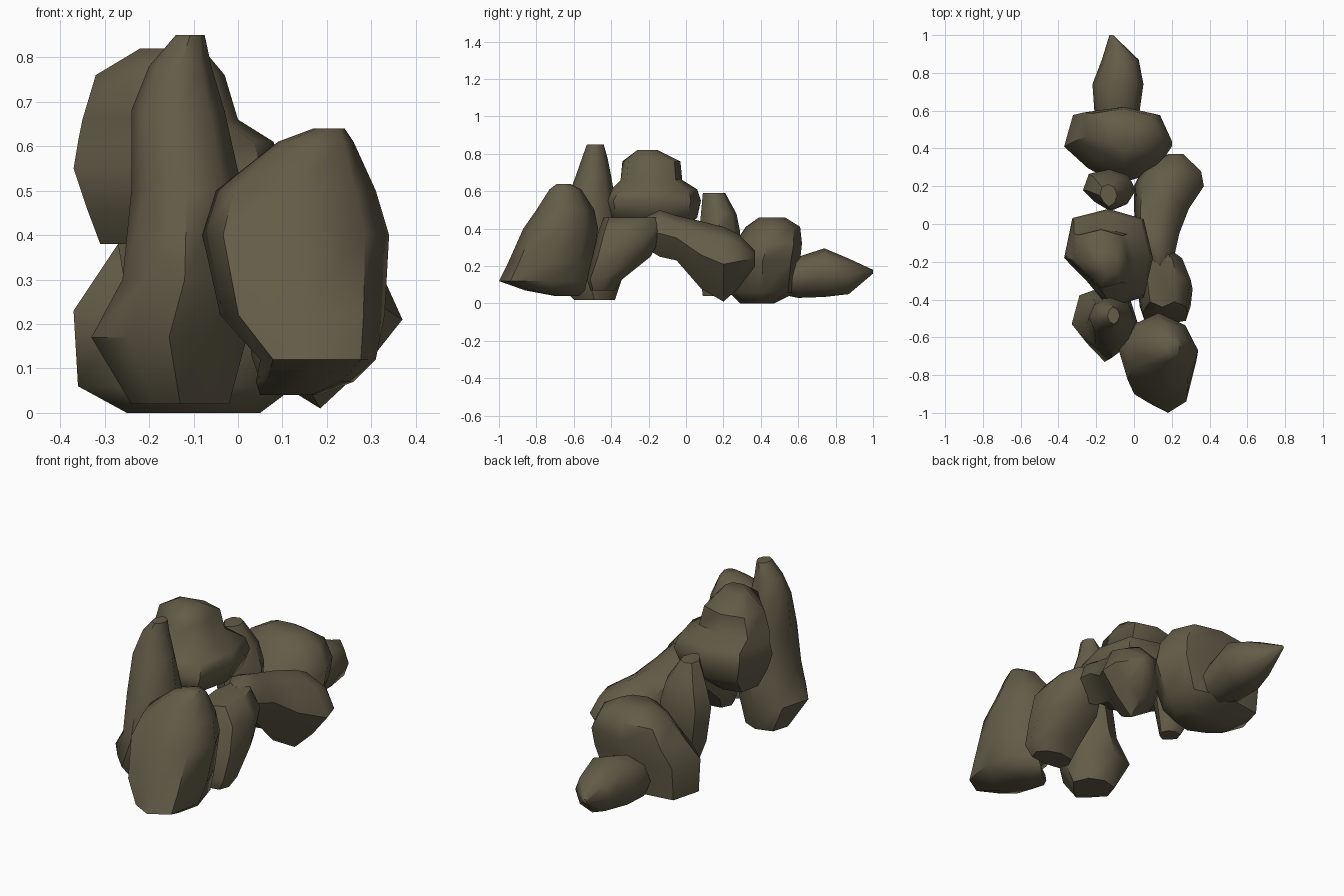
import bpy, bmesh, math

SIDES = 8

stone = bpy.data.materials.new("olive_brown_stone")
stone.diffuse_color = (0.125, 0.107, 0.064, 1)


def rock(name, axis, corners, sections):
    """Loft rough octagons. Corners: how far the four diagonals (++, -+, --, +-)
    reach. Each section: position on axis, then the low/high extents on the two
    other axes (x, y for axis z; x, z for axis y), optional own corners."""
    bm = bmesh.new()
    rings = []
    for t, a0, a1, b0, b1, *own in sections:
        reach = own[0] if own else corners
        ring = []
        for i in range(SIDES):
            ang = math.tau * i / SIDES
            r = reach[i // 2] if i % 2 else 1.0
            a = (a0 + a1) / 2 + (a1 - a0) / 2 * r * math.cos(ang)
            b = (b0 + b1) / 2 + (b1 - b0) / 2 * r * math.sin(ang)
            ring.append(bm.verts.new((a, b, t) if axis == "z" else (a, t, b)))
        rings.append(ring)
    for lo, hi in zip(rings, rings[1:]):
        for i in range(SIDES):
            j = (i + 1) % SIDES
            bm.faces.new((lo[i], lo[j], hi[j], hi[i]))
    bm.faces.new(rings[0])
    bm.faces.new(rings[-1])
    bmesh.ops.recalc_face_normals(bm, faces=bm.faces)
    mesh = bpy.data.meshes.new(name)
    bm.to_mesh(mesh)
    bm.free()
    mesh.materials.append(stone)
    obj = bpy.data.objects.new(name, mesh)
    bpy.context.collection.objects.link(obj)
    bpy.ops.object.select_all(action="DESELECT")
    obj.select_set(True)
    bpy.context.view_layer.objects.active = obj
    bpy.ops.object.shade_smooth_by_angle(angle=math.radians(50))


# Leaning boulder at the front
rock("front_boulder", "z", (0.95, 0.95, 1.1, 1.05), [
    (0.04, 0.05, 0.18, -0.70, -0.57), (0.07, 0.04, 0.26, -0.86, -0.54),
    (0.12, 0.05, 0.31, -1.00, -0.53), (0.22, -0.04, 0.33, -0.95, -0.50),
    (0.40, -0.08, 0.34, -0.87, -0.47), (0.50, -0.05, 0.31, -0.80, -0.49),
    (0.61, 0.09, 0.26, -0.73, -0.56), (0.64, 0.17, 0.24, -0.69, -0.62)])

# Tall spire behind it
base = (1.0, 1.08, 0.74, 0.78)
rock("tall_spire", "z", (0.95, 1.0, 1.0, 0.95), [
    (0.02, -0.24, -0.02, -0.60, -0.38, base), (0.17, -0.33, 0.02, -0.73, -0.33, base),
    (0.30, -0.26, 0.02, -0.71, -0.34, (1.0, 1.0, 0.9, 0.9)),
    (0.50, -0.24, 0.01, -0.66, -0.37), (0.68, -0.24, -0.03, -0.59, -0.40),
    (0.78, -0.20, -0.06, -0.555, -0.42), (0.85, -0.14, -0.075, -0.53, -0.44)])

# Large raised boulder in the middle
rock("raised_boulder", "z", (1.12, 1.15, 0.68, 1.13), [
    (0.38, -0.31, -0.08, -0.27, -0.02), (0.46, -0.34, 0.06, -0.42, 0.06),
    (0.55, -0.37, 0.10, -0.44, 0.08), (0.61, -0.36, 0.08, -0.40, 0.06),
    (0.66, -0.35, 0.00, -0.35, -0.02), (0.76, -0.32, -0.03, -0.34, -0.03),
    (0.82, -0.22, -0.08, -0.26, -0.15)])

# Two leaning stones forming the arch on the right
rock("arch_front_leg", "z", (0.92, 1.1, 1.15, 1.15), [
    (0.07, 0.05, 0.26, -0.51, -0.38), (0.13, 0.03, 0.30, -0.53, -0.34),
    (0.25, 0.02, 0.31, -0.50, -0.19), (0.38, 0.04, 0.30, -0.47, -0.12),
    (0.46, 0.07, 0.23, -0.44, -0.13)])
rock("arch_back_leg", "y", (0.95, 1.08, 0.9, 0.76), [
    (-0.24, 0.08, 0.20, 0.31, 0.45), (-0.14, 0.04, 0.22, 0.25, 0.50),
    (-0.05, 0.01, 0.24, 0.23, 0.47), (0.08, 0.00, 0.29, 0.08, 0.44),
    (0.20, 0.00, 0.37, 0.01, 0.41), (0.28, 0.04, 0.355, 0.08, 0.37),
    (0.37, 0.18, 0.26, 0.20, 0.28)])

# Small upright stone
rock("upright_stone", "z", (1.0, 1.1, 0.8, 0.95), [
    (0.04, -0.16, -0.06, 0.09, 0.19), (0.20, -0.24, 0.00, 0.07, 0.28),
    (0.38, -0.27, 0.01, 0.07, 0.29), (0.48, -0.24, -0.02, 0.08, 0.27),
    (0.59, -0.18, -0.09, 0.09, 0.21)])

# Broad low boulder towards the back
rock("broad_boulder", "z", (1.07, 1.18, 0.8, 0.97), [
    (0.00, -0.25, 0.05, 0.29, 0.47), (0.06, -0.36, 0.13, 0.23, 0.59),
    (0.23, -0.37, 0.20, 0.21, 0.61), (0.32, -0.31, 0.20, 0.26, 0.62),
    (0.41, -0.25, 0.14, 0.32, 0.61), (0.46, -0.15, 0.05, 0.39, 0.53)])

# Pointed stone at the back end
rock("back_stone", "y", (1.03, 1.03, 1.03, 1.03), [
    (0.50, -0.19, 0.03, 0.05, 0.23), (0.60, -0.21, 0.03, 0.03, 0.25),
    (0.74, -0.22, 0.05, 0.035, 0.295), (0.87, -0.17, 0.025, 0.05, 0.24),
    (1.00, -0.13, -0.11, 0.16, 0.18)])
